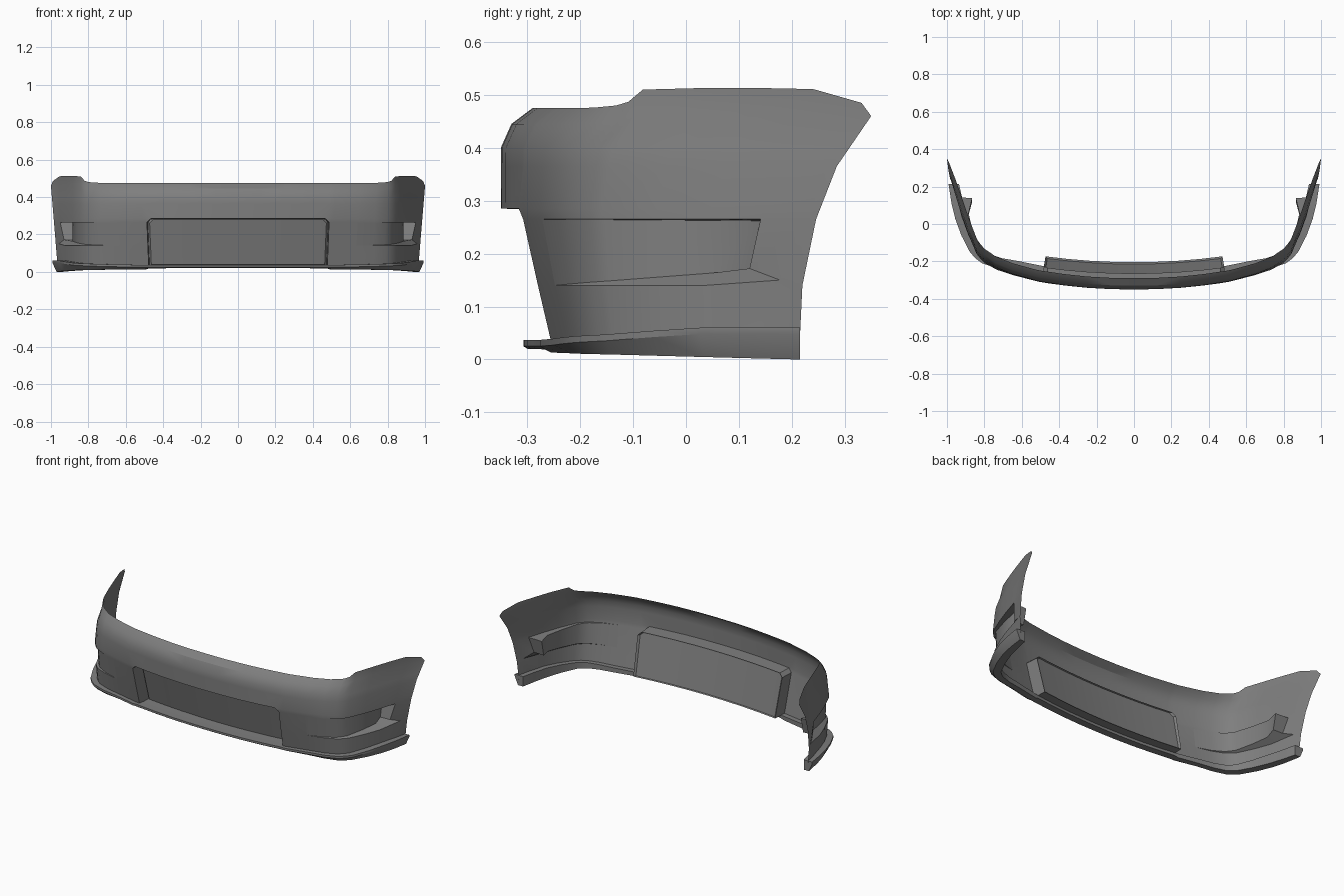
import bpy, bmesh
from math import sin, pi
from mathutils import Vector

cube = bpy.data.objects.get("Cube")
if cube:
    bpy.data.objects.remove(cube)

grey = bpy.data.materials.new("primer_grey")
grey.use_nodes = True
grey.diffuse_color = (0.21, 0.21, 0.21, 1)
grey.node_tree.nodes["Principled BSDF"].inputs["Base Color"].default_value = (0.21, 0.21, 0.21, 1)

# Half plan of the bumper: x, y and height of the top edge
PLAN = [(0, -.35, .475), (.12, -.348, .475), (.25, -.34, .475), (.37, -.326, .475),
        (.495, -.306, .475), (.52, -.301, .475), (.65, -.262, .475), (.74, -.222, .476),
        (.8, -.177, .48), (.82, -.152, .487), (.84, -.122, .51), (.882, 0, .513),
        (.92, .12, .513), (.955, .23, .511), (.99, .33, .485), (1.0, .35, .46)]
N = len(PLAN)
OPEN = 4              # column at the side of the centre opening
IN0, IN1 = 6, 13      # columns spanned by the side inlet
FRONT = [(0, -.278), (.285, -.35), (.4, -.35), (.445, -.33), (.475, -.29)]
ARCH = [(.06, .215), (.14, .22), (.25, .24), (.365, .285), (.46, .35)]
WIDTH = [(0, .962), (.46, 1.0)]
LEVELS = [.035, .14, .265, .285, .365, .40]
ROWS = len(LEVELS) + 2


def lerp_table(table, v):
    if v <= table[0][0]:
        return table[0][1]
    for (a, p), (b, q) in zip(table, table[1:]):
        if v <= b:
            return p + (q - p) * (v - a) / (b - a)
    return table[-1][1]


def outward(j):
    a, b = PLAN[max(j - 1, 0)], PLAN[min(j + 1, N - 1)]
    if j == 0:
        return Vector((0, -1, 0))
    return Vector((b[1] - a[1], a[0] - b[0], 0)).normalized()


def corner_bulge(j):
    """1 at the bumper corner, fading to 0 at the front and at the wheel arch."""
    t = max(PLAN[j][0] - .6, 0) / .4
    return sin(pi * t * t)


def surface(j, z):
    """Point on the bumper skin at a column and height."""
    x, y, _ = PLAN[j]
    front, back = lerp_table(FRONT, z), lerp_table(ARCH, z)
    p = Vector((x * lerp_table(WIDTH, z), front + (y + .35) / .7 * (back - front), z))
    return p + outward(j) * .042 * corner_bulge(j) * max(0, 1 - z / .48)


def skin(j, r):
    """Grid point, with the corner of the opening and of the inlet adjusted."""
    if r < len(LEVELS):
        p = surface(j, LEVELS[r])
    else:
        top = PLAN[j][2]
        p = surface(j, .4 + (top - .4) * (.6 if r == ROWS - 2 else 1))
    if j == OPEN and r == 3:
        p = p + Vector((-.022, -.004, 0))
    if j == IN1 and r == 1:
        p = p + Vector((.01, .055, .01))
    return p


def make(name, faces, fix_normals=False):
    """Mesh from polygon corner points, mirrored across x."""
    bm = bmesh.new()
    for pts in faces:
        bm.faces.new([bm.verts.new(p) for p in pts])
    bmesh.ops.remove_doubles(bm, verts=bm.verts, dist=.0005)
    if fix_normals:
        bmesh.ops.recalc_face_normals(bm, faces=bm.faces)
    mesh = bpy.data.meshes.new(name)
    bm.to_mesh(mesh)
    bm.free()
    mesh.materials.append(grey)
    ob = bpy.data.objects.new(name, mesh)
    bpy.context.collection.objects.link(ob)
    mirror = ob.modifiers.new("mirror", 'MIRROR')
    mirror.use_clip = True
    bpy.ops.object.select_all(action='DESELECT')
    ob.select_set(True)
    bpy.context.view_layer.objects.active = ob
    bpy.ops.object.modifier_apply(modifier="mirror")
    bpy.ops.object.shade_smooth_by_angle(angle=.5)


# Outer skin, leaving out the centre opening and the side inlets
inlet_foot = Vector((.93, .12, .172))
faces = []
for j in range(N - 1):
    for r in range(ROWS - 1):
        if r < 3 and j < OPEN or r == 1 and IN0 <= j < IN1:
            continue
        cell = [skin(j, r), skin(j + 1, r), skin(j + 1, r + 1), skin(j, r + 1)]
        if r == 1 and j == IN1:
            cell.append(inlet_foot)
        faces.append(cell)
make("bumper_skin", faces)


# Side inlet: a wedge pocket that deepens towards the wheel
def pocket(j, r):
    k = (PLAN[j][1] - PLAN[IN0][1]) / (PLAN[IN1][1] - PLAN[IN0][1])
    if j == IN1:
        p = Vector((.865, .14 if r == 2 else .12, 0))
    else:
        p = surface(j, LEVELS[r]) - outward(j) * .05 * k
    p.z = LEVELS[r] + (.03 * k if r == 1 else -.003 * k)
    return p


faces = []
for j in range(IN0, IN1):
    a, b = pocket(j, 1), pocket(j + 1, 1)
    c, d = pocket(j + 1, 2), pocket(j, 2)
    foot = [inlet_foot] if j + 1 == IN1 else []
    if j > IN0:
        faces.append([skin(j, 1), skin(j + 1, 1)] + foot + [b, a])
        faces.append([d, c, skin(j + 1, 2), skin(j, 2)])
    else:
        faces.append([a, skin(j + 1, 1), b])
        faces.append([d, c, skin(j + 1, 2)])
    faces.append([a, b, c, d])
faces.append([pocket(IN1, 1), inlet_foot, skin(IN1, 2), pocket(IN1, 2)])
make("side_inlets", faces)


# Centre recess: walls running back to a stepped panel that leans forward
def recessed(p, scale, step):
    x = p.x * scale
    y = -.196 - .24 * p.z + .14 * x * x + step
    return Vector((x, y, .16 + (p.z - .16) * scale))


def rim(p):
    return recessed(p, .99, 0)


def plate(p):
    return recessed(p, .97, -.01)


top = [skin(j, 3) for j in range(OPEN + 1)]
side = [skin(OPEN, 2), skin(OPEN, 1)]
low = [skin(j, 0) for j in range(OPEN + 1)]
border = top + side + low[::-1]
faces = []
for a, b in zip(border, border[1:]):
    faces.append([a, b, rim(b), rim(a)])
    faces.append([rim(a), rim(b), plate(b), plate(a)])
make("recess_walls", faces)

panel = []
for j in range(OPEN):
    ring = [low[j], low[j + 1]] + (side[::-1] if j == OPEN - 1 else []) + [top[j + 1], top[j]]
    panel.append([plate(p) for p in ring])
make("recess_panel", panel)


# Lower lip: tapered bar that thickens beyond the opening
def lip_section(j):
    y = PLAN[j][1]
    t = min(max((y + .30) / .40, 0), 1)
    wide = j > OPEN
    z_top = .037 + .023 * t
    z_low = (.014 if wide else .02) - .014 * (y + .35) / .7
    p, n = surface(j, z_top), outward(j)
    if j == N - 1:
        n = Vector((1, 0, 0))
    reach = .025 + .012 * corner_bulge(j) if wide else .02
    section = []
    for offset, z in ((-.03, z_top), (reach, z_top), (reach, z_top - .012),
                      (reach - (.022 if wide else .008), z_low), (-.03, z_low)):
        q = p + n * offset
        section.append(Vector((q.x, q.y, z)))
    return section


faces = []
sections = [lip_section(j) for j in range(N)]
for s, e in zip(sections, sections[1:]):
    for i in range(5):
        k = (i + 1) % 5
        faces.append([s[i], s[k], e[k], e[i]])
faces.append(sections[-1])
make("lower_lip", faces, fix_normals=True)
